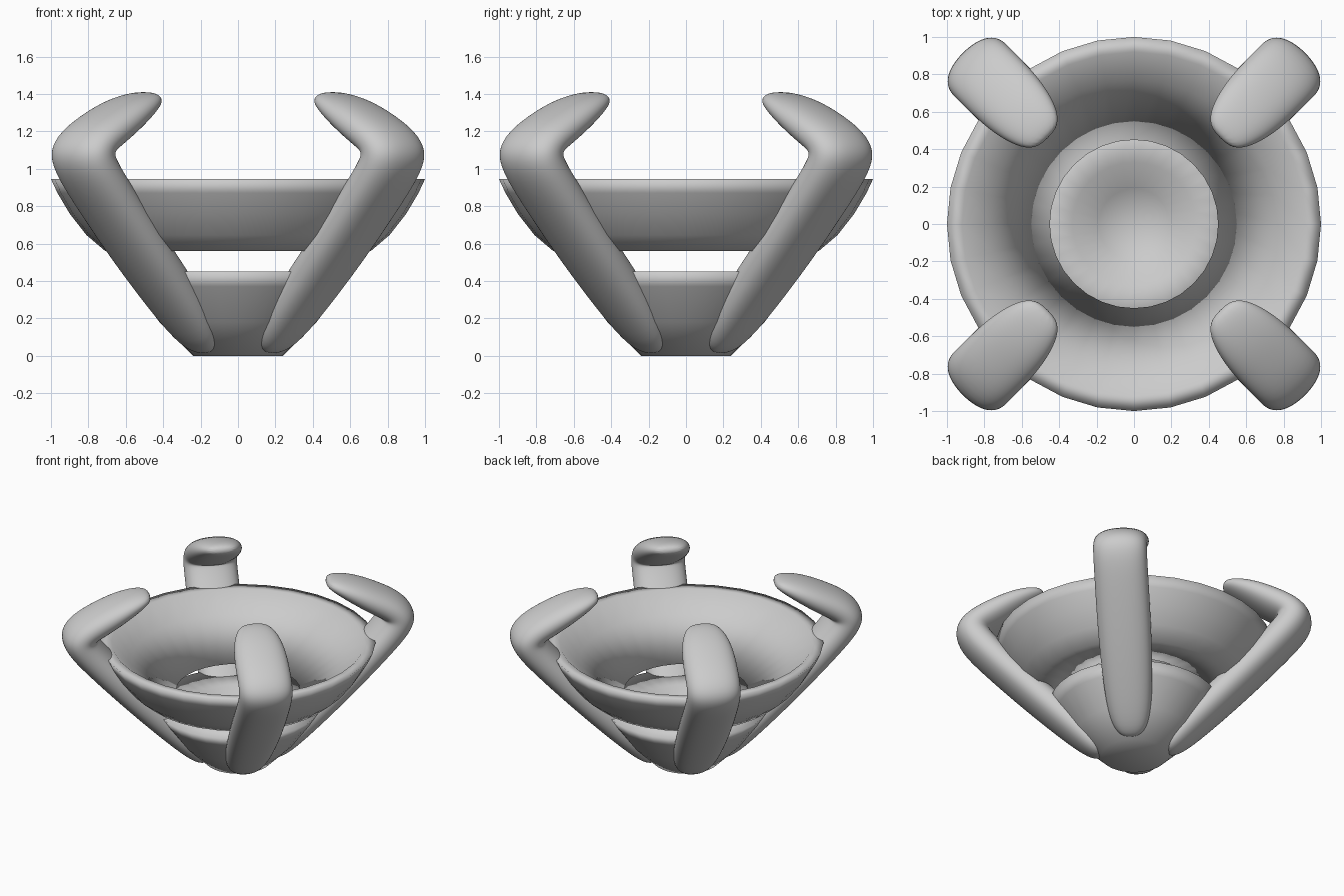
import bpy, bmesh, math
from mathutils import Vector

if "Cube" in bpy.data.objects:
    bpy.data.objects.remove(bpy.data.objects["Cube"])


def finish(bm, name):
    bmesh.ops.recalc_face_normals(bm, faces=bm.faces)
    for f in bm.faces:
        f.smooth = True
    me = bpy.data.meshes.new(name)
    bm.to_mesh(me)
    bm.free()
    ob = bpy.data.objects.new(name, me)
    bpy.context.collection.objects.link(ob)
    return ob


def lathe(name, profile, closed, sides=32):
    """Turn a (radius, z) profile around the z axis."""
    bm = bmesh.new()
    vs = [bm.verts.new((r, 0, z)) for r, z in profile]
    pairs = list(zip(vs, vs[1:])) + ([(vs[-1], vs[0])] if closed else [])
    edges = [bm.edges.new(p) for p in pairs]
    bmesh.ops.spin(bm, geom=vs + edges, cent=(0, 0, 0), axis=(0, 0, 1),
                   angle=2 * math.pi, steps=sides, use_merge=True)
    bmesh.ops.remove_doubles(bm, verts=bm.verts, dist=1e-4)
    return finish(bm, name)


# Lower cup: thick wall, flat foot, flat rim, shallow hollow
lathe("lower_bowl", [(0, 0), (0.24, 0), (0.42, 0.18), (0.56, 0.37), (0.61, 0.45),
                     (0.33, 0.45), (0.19, 0.33), (0, 0.29)], False)

# Upper flared ring, floating above the cup
lathe("upper_ring", [(0.71, 0.56), (0.81, 0.645), (0.90, 0.76), (0.965, 0.87), (1.0, 0.945),
                     (0.92, 0.945), (0.77, 0.81), (0.45, 0.56)], True)

# Claw sections: radius, z, path angle, half thickness, half width
SECTIONS = [(0.225, 0.03, 45, 0.03, 0.05), (0.265, 0.07, 45, 0.075, 0.12),
            (0.38, 0.20, 45, 0.11, 0.175), (0.75, 0.57, 46, 0.118, 0.20),
            (1.05, 0.89, 48, 0.12, 0.20), (1.155, 1.02, 66, 0.13, 0.20),
            (1.18, 1.09, 93, 0.138, 0.20), (1.125, 1.155, 125, 0.118, 0.20),
            (0.98, 1.235, 145, 0.102, 0.20), (0.84, 1.31, 150, 0.085, 0.185),
            (0.71, 1.365, 160, 0.055, 0.14), (0.65, 1.38, 165, 0.025, 0.075)]


def claw(name, turn, n=16):
    out = Vector((math.cos(turn), math.sin(turn), 0))
    side = Vector((-out.y, out.x, 0))
    up = Vector((0, 0, 1))
    bm = bmesh.new()
    rings = []
    for r, z, deg, ht, hw in SECTIONS:
        a = math.radians(deg)
        normal = out * math.sin(a) - up * math.cos(a)
        ring = []
        for i in range(n):
            t = 2 * math.pi * i / n
            c, s = math.cos(t), math.sin(t)
            u = math.copysign(abs(c) ** 0.88, c) * ht
            v = math.copysign(abs(s) ** 0.88, s) * hw
            ring.append(bm.verts.new(out * r + up * z + normal * u + side * v))
        rings.append(ring)
    for a, b in zip(rings, rings[1:]):
        for i in range(n):
            j = (i + 1) % n
            bm.faces.new((a[i], a[j], b[j], b[i]))
    bm.faces.new(rings[0])
    bm.faces.new(rings[-1])
    ob = finish(bm, name)
    sub = ob.modifiers.new("smooth", 'SUBSURF')
    sub.levels = sub.render_levels = 2


# Four bent claws on the diagonals
for k, label in enumerate(("back_right", "back_left", "front_left", "front_right")):
    claw(label + "_claw", math.radians(45 + 90 * k))
